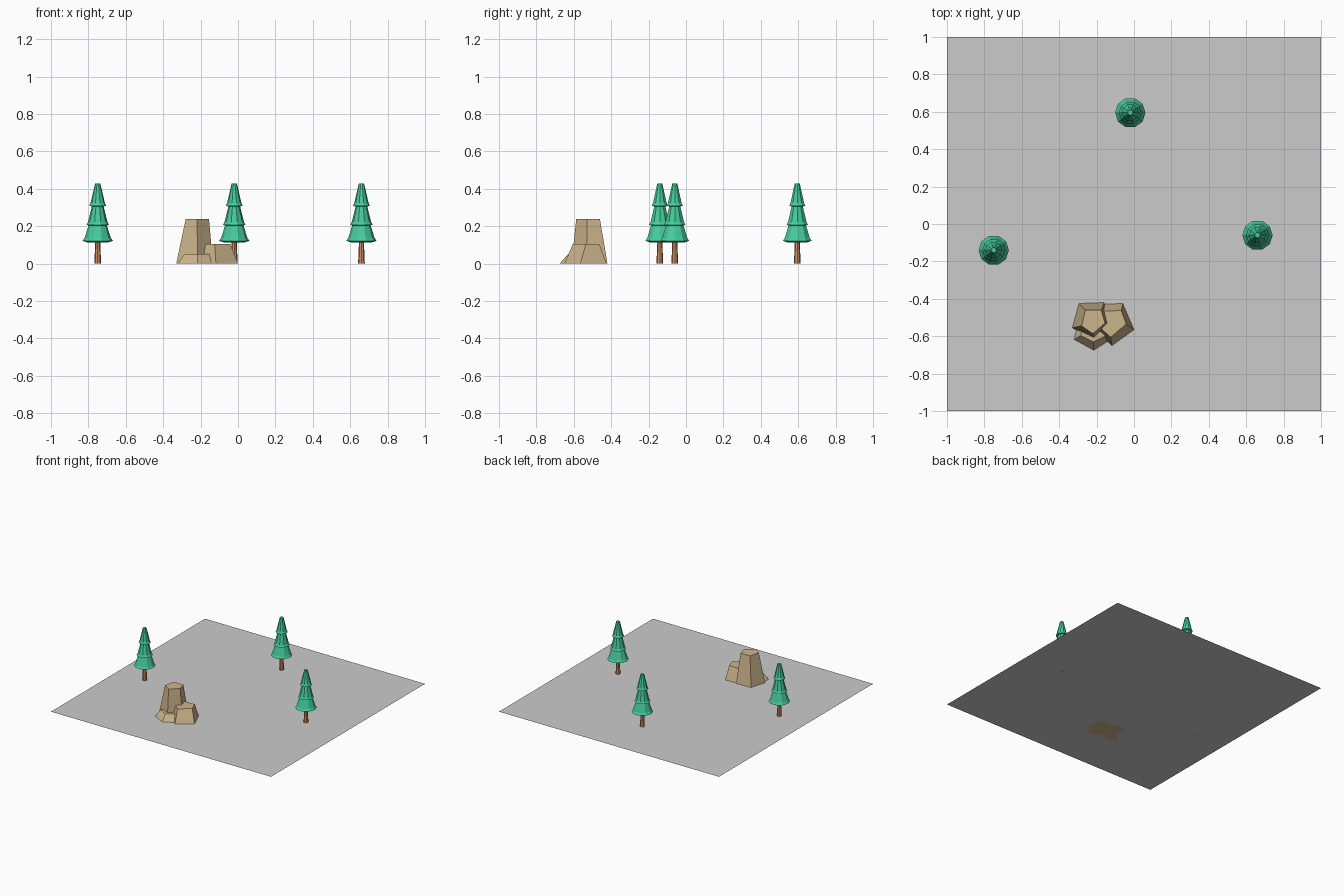
import bpy, bmesh, math

if "Cube" in bpy.data.objects:
    bpy.data.objects.remove(bpy.data.objects["Cube"])

def material(name, rgb):
    m = bpy.data.materials.new(name)
    m.diffuse_color = (*rgb, 1)
    m.use_nodes = True
    m.node_tree.nodes["Principled BSDF"].inputs["Base Color"].default_value = m.diffuse_color
    return m

GREEN = material("pine_green", (0.06, 0.60, 0.33))
BROWN = material("bark_brown", (0.62, 0.28, 0.12))
SAND = material("sandstone", (0.60, 0.46, 0.26))

def finish(name, bm, mat=None, loc=(0, 0, 0)):
    bmesh.ops.recalc_face_normals(bm, faces=bm.faces)
    me = bpy.data.meshes.new(name)
    bm.to_mesh(me)
    bm.free()
    if mat:
        me.materials.append(mat)
    ob = bpy.data.objects.new(name, me)
    ob.location = loc
    bpy.context.collection.objects.link(ob)
    return ob

def lathe(bm, profile, sides):
    """Closed solid from stacked (radius, z) rings."""
    rings = [[bm.verts.new((r * math.cos(2 * math.pi * i / sides),
                            r * math.sin(2 * math.pi * i / sides), z))
              for i in range(sides)] for r, z in profile]
    bridge(bm, rings)

def bridge(bm, rings):
    n = len(rings[0])
    for a, b in zip(rings, rings[1:]):
        for i in range(n):
            j = (i + 1) % n
            bm.faces.new((a[i], a[j], b[j], b[i]))
    bm.faces.new(rings[0][::-1])
    bm.faces.new(rings[-1])

# Ground sheet
bm = bmesh.new()
bmesh.ops.create_grid(bm, x_segments=1, y_segments=1, size=1)
finish("ground_sheet", bm)

# Pine trees: tapered trunk and three flared tiers
TIERS = [
    [(0.050, 0.112), (0.081, 0.121), (0.070, 0.138), (0.042, 0.225)],
    [(0.035, 0.200), (0.060, 0.207), (0.052, 0.222), (0.028, 0.318)],
    [(0.025, 0.303), (0.045, 0.309), (0.038, 0.325), (0.014, 0.428)],
]
for n, (x, y) in enumerate([(-0.75, -0.14), (0.66, -0.06), (-0.02, 0.595)], 1):
    bm = bmesh.new()
    lathe(bm, [(0.018, 0), (0.013, 0.125)], 8)
    finish(f"tree_{n}_trunk", bm, BROWN, (x, y, 0))
    bm = bmesh.new()
    for tier in TIERS:
        lathe(bm, tier, 10)
    finish(f"tree_{n}_foliage", bm, GREEN, (x, y, 0))

# Rocks: tapered five-sided blocks (height, base outline, top outline)
ROCKS = {
    "tall_rock": (0.237,
        [(-0.33, -0.555), (-0.214, -0.612), (-0.134, -0.53), (-0.16, -0.42), (-0.294, -0.425)],
        [(-0.28, -0.545), (-0.22, -0.587), (-0.155, -0.53), (-0.175, -0.46), (-0.26, -0.46)]),
    "medium_rock": (0.105,
        [(-0.20, -0.575), (-0.118, -0.65), (0.0, -0.565), (-0.06, -0.425), (-0.19, -0.43)],
        [(-0.18, -0.555), (-0.125, -0.605), (-0.042, -0.535), (-0.068, -0.463), (-0.16, -0.465)]),
    "small_rock": (0.052,
        [(-0.32, -0.617), (-0.215, -0.675), (-0.125, -0.617), (-0.15, -0.49), (-0.29, -0.49)],
        [(-0.285, -0.597), (-0.218, -0.63), (-0.155, -0.60), (-0.17, -0.515), (-0.265, -0.515)]),
}
for name, (h, base, top) in ROCKS.items():
    bm = bmesh.new()
    bridge(bm, [[bm.verts.new((x, y, z)) for x, y in pts]
                for pts, z in ((base, 0), (top, h))])
    finish(name, bm, SAND)
